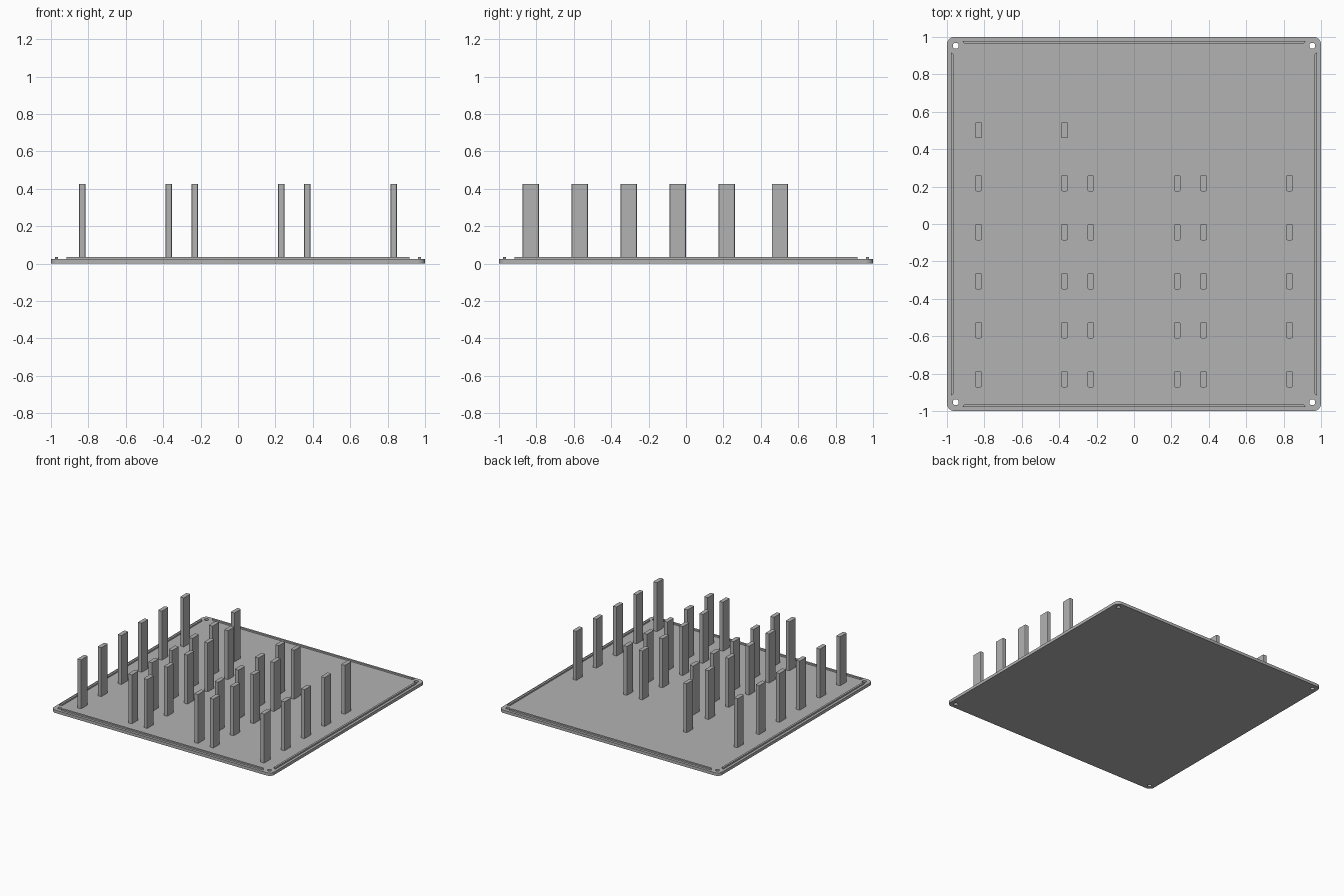
import bpy, bmesh
from math import cos, sin, pi

cube = bpy.data.objects.get("Cube")
if cube:
    bpy.data.objects.remove(cube, do_unlink=True)

GREY = (0.45, 0.45, 0.45, 1.0)
grey = bpy.data.materials.new("grey_plastic")
grey.use_nodes = True
grey.diffuse_color = GREY
grey.node_tree.nodes["Principled BSDF"].inputs["Base Color"].default_value = GREY

PLATE_TOP, RIDGE_TOP, POST_TOP = 0.024, 0.036, 0.426


def prism(name, outlines, z0, z1):
    """Extrude an outer outline, with any further outlines as holes."""
    bm = bmesh.new()
    for pts in outlines:
        verts = [bm.verts.new((x, y, z0)) for x, y in pts]
        for i, v in enumerate(verts):
            bm.edges.new((verts[i - 1], v))
    bmesh.ops.triangle_fill(bm, edges=bm.edges[:], use_beauty=True)
    base = bm.faces[:]
    top = bmesh.ops.extrude_face_region(bm, geom=base, use_keep_orig=True)["geom"]
    for v in top:
        if isinstance(v, bmesh.types.BMVert):
            v.co.z = z1
    bmesh.ops.recalc_face_normals(bm, faces=bm.faces[:])
    mesh = bpy.data.meshes.new(name)
    bm.to_mesh(mesh)
    bm.free()
    mesh.materials.append(grey)
    obj = bpy.data.objects.new(name, mesh)
    bpy.context.collection.objects.link(obj)
    return obj


def circle(cx, cy, r, n=24):
    return [(cx + r * cos(2 * pi * i / n), cy + r * sin(2 * pi * i / n)) for i in range(n)]


def rounded_rect(cx, cy, hx, hy, r, steps):
    pts = []
    for q, (sx, sy) in enumerate([(1, 1), (-1, 1), (-1, -1), (1, -1)]):
        for i in range(steps + 1):
            a = (q + i / steps) * pi / 2
            pts.append((cx + sx * (hx - r) + r * cos(a), cy + sy * (hy - r) + r * sin(a)))
    return pts


# Base plate with rounded corners and four screw holes
holes = [circle(sx * 0.953, sy * 0.953, 0.016) for sx in (-1, 1) for sy in (-1, 1)]
plate = prism("base_plate", [rounded_rect(0, 0, 1, 1, 0.04, 8)] + holes, 0, PLATE_TOP)
bpy.context.view_layer.objects.active = plate
plate.select_set(True)
bpy.ops.object.shade_smooth_by_angle()

# Sealing ridges along the four edges, with mitred ends
ridge = [(-0.918, 0.979), (0.918, 0.979), (0.906, 0.963), (-0.906, 0.963)]
for side in ("back", "left", "front", "right"):
    prism(side + "_ridge", [ridge], PLATE_TOP - 0.004, RIDGE_TOP)
    ridge = [(y, -x) for x, y in ridge]

# Rows of upright posts; the rearmost row has only two
columns = [-0.832, -0.371, -0.231, 0.231, 0.371, 0.832]
rows = [-0.83, -0.568, -0.306, -0.044, 0.218, 0.502]
for r, y in enumerate(rows):
    for c, x in enumerate(columns[:2] if r == 5 else columns):
        prism(f"post_row{r + 1}_col{c + 1}",
              [rounded_rect(x, y, 0.017, 0.043, 0.006, 2)], PLATE_TOP - 0.004, POST_TOP)
